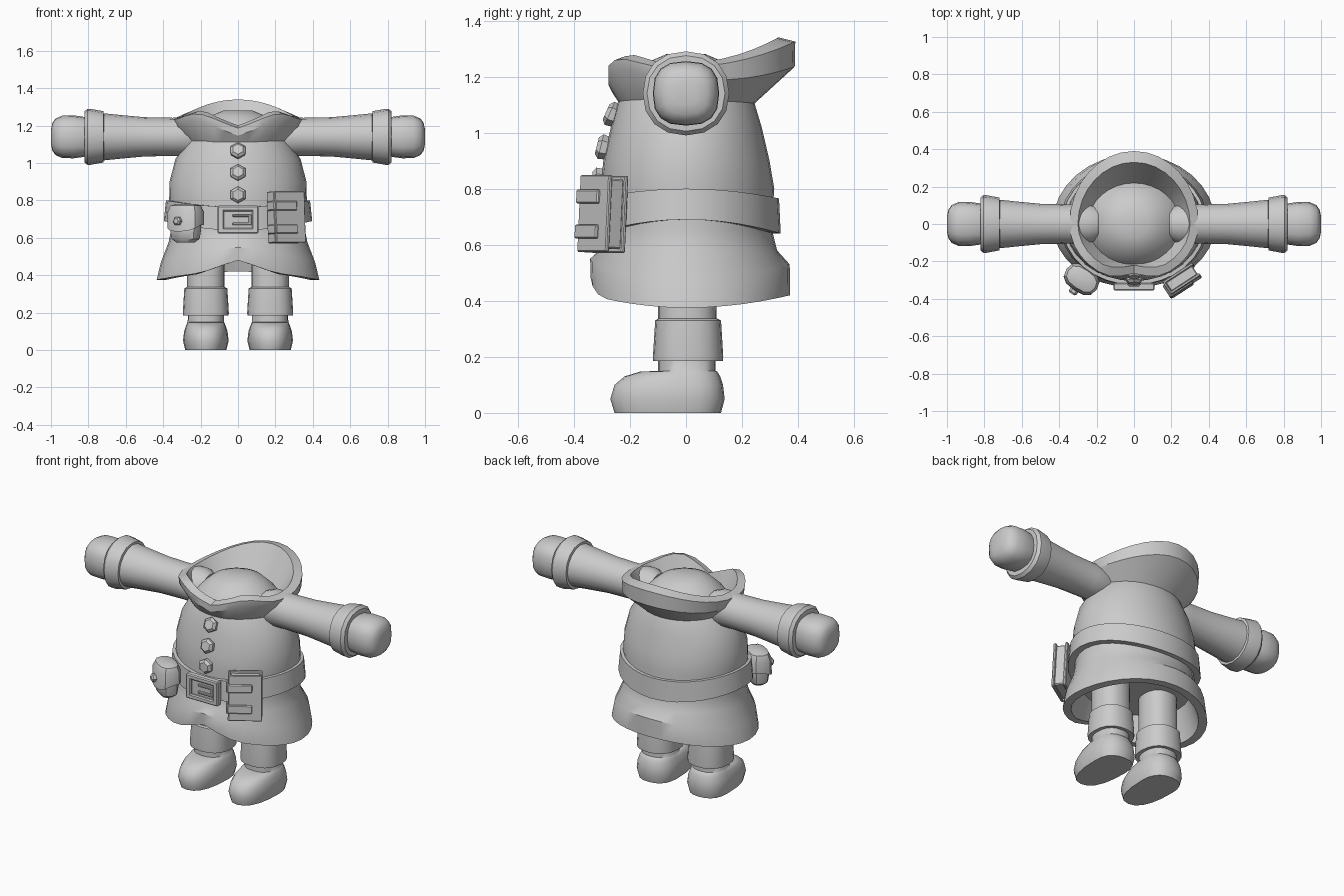
import bpy, bmesh, math
from mathutils import Vector, Matrix

cube = bpy.data.objects.get("Cube")
if cube:
    bpy.data.objects.remove(cube, do_unlink=True)

grey = bpy.data.materials.new("plain grey")
grey.use_nodes = True
grey.diffuse_color = (0.6, 0.6, 0.6, 1)
grey.node_tree.nodes["Principled BSDF"].inputs["Base Color"].default_value = (0.6, 0.6, 0.6, 1)


def finish(name, bm, matrix=None, angle=35):
    bmesh.ops.recalc_face_normals(bm, faces=bm.faces)
    if matrix:
        bm.transform(matrix)
    mesh = bpy.data.meshes.new(name)
    bm.to_mesh(mesh)
    bm.free()
    mesh.materials.append(grey)
    ob = bpy.data.objects.new(name, mesh)
    bpy.context.collection.objects.link(ob)
    bpy.ops.object.select_all(action='DESELECT')
    ob.select_set(True)
    bpy.context.view_layer.objects.active = ob
    bpy.ops.object.shade_smooth_by_angle(angle=math.radians(angle))
    return ob


def oval(z, rx, front, back, n=16, power=2.0, lift=None):
    """Horizontal ring; lift(x, s) raises points, s runs from -1 front to 1 back."""
    pts = []
    for k in range(n):
        a = 2 * math.pi * k / n
        c, s = math.cos(a), math.sin(a)
        x = rx * math.copysign(abs(c) ** (2 / power), c)
        y = (back if s > 0 else front) * math.copysign(abs(s) ** (2 / power), s)
        pts.append((x, y, z + (lift(x, s) if lift else 0)))
    return pts


def loft(name, rings, caps=True, matrix=None, angle=35):
    """Skin rings; without caps the last ring joins the first."""
    bm = bmesh.new()
    vs = [[bm.verts.new(p) for p in r] for r in rings]
    n = len(vs[0])
    pairs = list(zip(vs, vs[1:])) + ([] if caps else [(vs[-1], vs[0])])
    for a, b in pairs:
        for k in range(n):
            j = (k + 1) % n
            bm.faces.new((a[k], a[j], b[j], b[k]))
    if caps:
        bm.faces.new(vs[0])
        bm.faces.new(vs[-1])
    return finish(name, bm, matrix, angle)


def box(name, centre, size, matrix, bevel=0.006):
    bm = bmesh.new()
    bmesh.ops.create_cube(bm, size=1)
    bm.transform(Matrix.Translation(centre) @ Matrix.Diagonal((*size, 1)))
    bmesh.ops.bevel(bm, geom=bm.edges[:], offset=bevel, segments=1, affect='EDGES')
    return finish(name, bm, matrix)


# Coat with a wavy hem and a notch at the front
N = 32


def notch(x, s, width):
    return max(0, 1 - abs(x) / width) if s < 0 else 0


def hem_low(x, s):
    return 0.045 * s * s + 0.06 * notch(x, s, 0.2)


def hem_high(x, s):
    return 0.06 * s * s + 0.02 * notch(x, s, 0.2)


coat = [oval(0.56, 0.33, 0.26, 0.28, N),
        oval(0.375, 0.385, 0.30, 0.325, N, lift=hem_low),
        oval(0.375, 0.435, 0.34, 0.372, N, lift=hem_low),
        oval(0.47, 0.412, 0.342, 0.37, N, lift=hem_high)]
for z, rx, f, b in [(0.58, 0.37, 0.31, 0.325), (0.66, 0.355, 0.295, 0.305), (0.80, 0.368, 0.305, 0.315),
                    (0.90, 0.366, 0.295, 0.298), (1.02, 0.335, 0.268, 0.27), (1.12, 0.275, 0.24, 0.24),
                    (1.19, 0.22, 0.20, 0.20), (1.25, 0.15, 0.14, 0.14), (1.28, 0.08, 0.07, 0.07)]:
    coat.append(oval(z, rx, f, b, N))
loft("coat", coat)

# Belt, dipping at front and back
loft("belt", [oval(0.69, 0.33, 0.28, 0.29, N, lift=lambda x, s: -0.05 * s * s),
              oval(0.69, 0.397, 0.328, 0.338, N, lift=lambda x, s: -0.05 * s * s),
              oval(0.80, 0.385, 0.325, 0.332, N, lift=lambda x, s: -0.035 * s * s),
              oval(0.80, 0.33, 0.28, 0.28, N, lift=lambda x, s: -0.035 * s * s)], caps=False)


# Flared collar, high at the back and notched at the front
def rim(x, s):
    back = max(0, s) ** 2
    lobe = 0.03 * max(0, 1 - abs(s + 0.75) / 0.4)
    return 0.09 * back + lobe - 0.06 * notch(x, s, 0.17)


def rim_low(x, s):
    return rim(x, s) - 0.05 * max(0, s)


def pinch(ring):
    """Pull the front middle of a ring inwards."""
    return [(x, y + (0.04 * notch(x, -1, 0.15) if y < 0 else 0), z) for x, y, z in ring]


loft("collar", [oval(1.10, 0.26, 0.235, 0.24, N),
                pinch(oval(1.195, 0.338, 0.305, 0.388, N, lift=rim_low)),
                pinch(oval(1.235, 0.345, 0.305, 0.39, N, lift=rim)),
                pinch(oval(1.25, 0.30, 0.26, 0.33, N, lift=rim)),
                oval(1.14, 0.235, 0.21, 0.21, N)], caps=False)

# Arms, sleeve cuffs, hands, legs, trouser cuffs and boots on both sides
for side, word in ((1, "left"), (-1, "right")):
    arm = Matrix.Translation((0, 0, 1.14)) @ Matrix.Rotation(side * math.pi / 2, 4, 'Y')
    for part, profile, power in (
            ("sleeve", [(0.19, 0.085), (0.24, 0.105), (0.35, 0.102), (0.5, 0.105), (0.62, 0.116), (0.73, 0.127)], 2),
            ("sleeve_cuff", [(0.715, 0.11), (0.72, 0.137), (0.79, 0.15), (0.805, 0.15), (0.822, 0.135),
                             (0.822, 0.10)], 2.2),
            ("hand", [(0.80, 0.10), (0.83, 0.108), (0.88, 0.115), (0.94, 0.113), (0.975, 0.098), (0.992, 0.075),
                      (1.0, 0.04)], 2.6)):
        loft(f"{word}_{part}", [oval(x, r, r * 1.03, r * 1.03, 16, power) for x, r in profile], matrix=arm)

    leg = Matrix.Translation((side * 0.172, 0, 0))
    for part, profile in (
            ("leg", [(0.30, 0.10, 0.10, 0.11), (0.58, 0.10, 0.10, 0.105)]),
            ("trouser_cuff", [(0.19, 0.09, 0.09, 0.10), (0.185, 0.122, 0.117, 0.132), (0.20, 0.123, 0.118, 0.133),
                              (0.33, 0.115, 0.11, 0.125), (0.342, 0.09, 0.09, 0.10)]),
            ("boot", [(0, 0.11, 0.255, 0.125), (0.05, 0.122, 0.27, 0.138), (0.10, 0.116, 0.255, 0.132),
                      (0.13, 0.106, 0.22, 0.122), (0.147, 0.099, 0.165, 0.112), (0.15, 0.097, 0.10, 0.106),
                      (0.22, 0.095, 0.10, 0.105)])):
        loft(f"{word}_{part}", [oval(*p, 20, 2.4) for p in profile], matrix=leg, angle=45)

# Coat buttons, tilted to follow the chest
for i, (z, y, tilt) in enumerate([(0.83, -0.298, 0), (0.945, -0.283, 14), (1.06, -0.252, 24)]):
    m = Matrix.Translation((0, y, z)) @ Matrix.Rotation(math.radians(90 - tilt), 4, 'X') @ Matrix.Rotation(
        math.pi / 6, 4, 'Z')
    loft(f"coat_button_{i + 1}", [oval(h, r, r, r, 6) for h, r in
                                  [(-0.01, 0.04), (0.022, 0.045), (0.036, 0.03)]], matrix=m)

# Belt buckle: plate, frame and prong
buckle = Matrix.Translation((0, -0.325, 0.697))
box("buckle_plate", (0, 0, 0), (0.17, 0.03, 0.11), buckle)
for s in (1, -1):
    box("buckle_upright", (s * 0.092, -0.01, 0), (0.034, 0.04, 0.15), buckle)
    box("buckle_rail", (0, -0.01, s * 0.06), (0.21, 0.04, 0.03), buckle)
    box("buckle_bar", (0.02, -0.016, s * 0.022), (0.10, 0.022, 0.013), buckle, 0.003)
box("buckle_prong", (0.065, -0.016, 0), (0.016, 0.022, 0.056), buckle, 0.003)

# Book strapped to the belt
book = Matrix.Translation((0.258, -0.297, 0.71)) @ Matrix.Rotation(math.radians(33), 4, 'Z') @ Matrix.Rotation(
    math.radians(-3), 4, 'X')
box("book_pages", (0, 0, 0), (0.17, 0.06, 0.25), book)
for s in (1, -1):
    box("book_cover", (0, s * 0.034, 0), (0.19, 0.016, 0.275), book, 0.004)
box("book_spine", (-0.09, 0, 0), (0.014, 0.07, 0.275), book, 0.004)
for z in (0.06, -0.065):
    box("book_strap", (-0.03, -0.044, z), (0.14, 0.016, 0.05), book, 0.005)
    box("book_strap_side", (-0.1, -0.012, z), (0.014, 0.075, 0.05), book, 0.005)

# Belt pouch with a flap and a stud
pouch = Matrix.Translation((-0.28, -0.295, 0)) @ Matrix.Rotation(math.radians(-34), 4, 'Z')
loft("pouch", [oval(z, a, b, b, 12, 2.6) for z, a, b in
               [(0.575, 0.05, 0.035), (0.595, 0.078, 0.052), (0.64, 0.085, 0.058), (0.70, 0.085, 0.058)]],
     matrix=pouch)
loft("pouch_flap", [oval(z, a, b, b, 12, 2.6, lambda x, s: -0.035 * max(0, -s) * low) for z, a, b, low in
                    [(0.67, 0.08, 0.05, 1), (0.668, 0.098, 0.072, 1), (0.74, 0.098, 0.07, 0),
                     (0.772, 0.085, 0.055, 0), (0.782, 0.05, 0.03, 0)]], matrix=pouch)
loft("pouch_stud", [oval(h, r, r, r, 6) for h, r in [(0, 0.024), (0.02, 0.024), (0.028, 0.015)]],
     matrix=pouch @ Matrix.Translation((0, -0.066, 0.69)) @ Matrix.Rotation(math.pi / 2, 4, 'X'))
